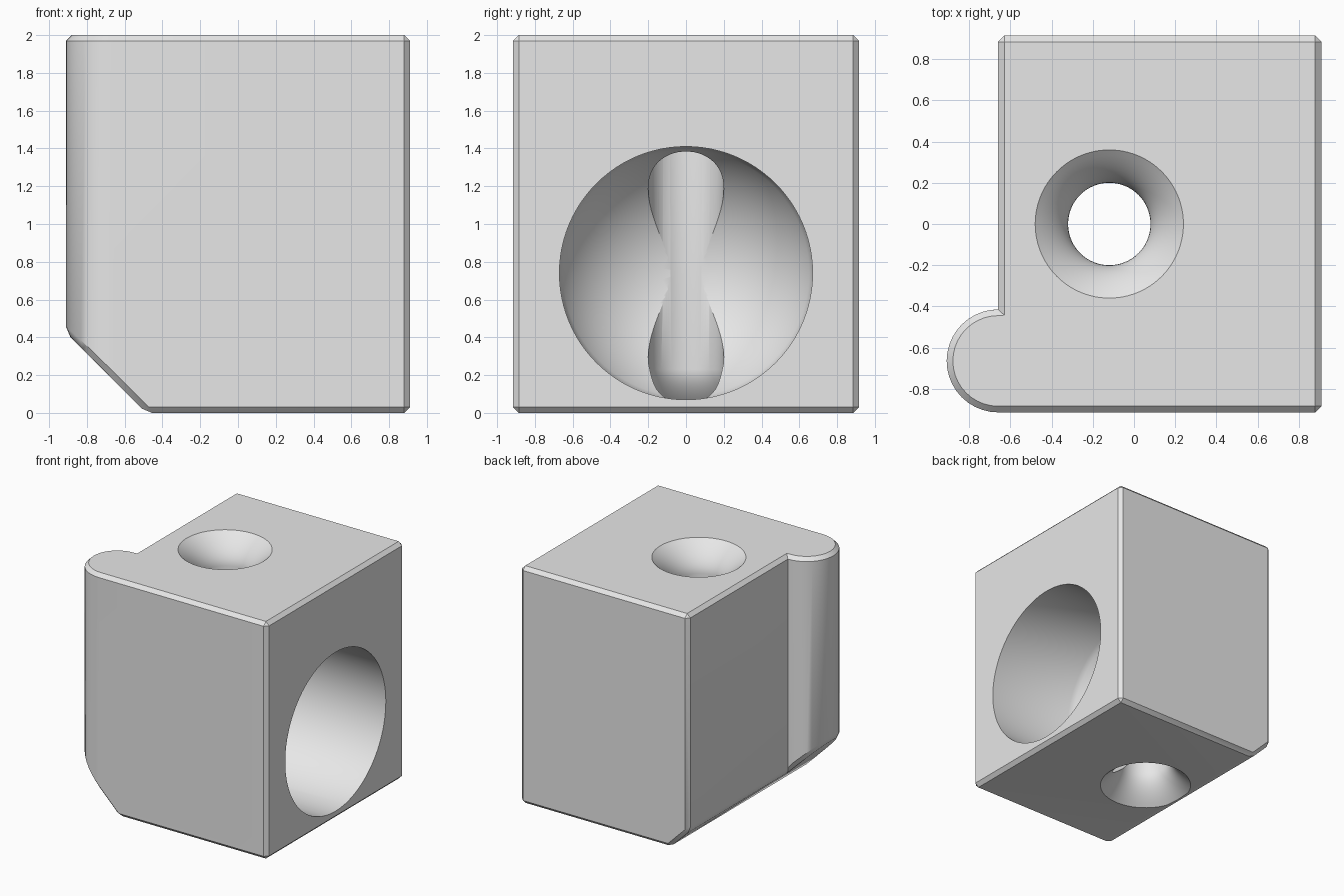
import bpy, bmesh, math
from mathutils import Vector, Matrix

if "Cube" in bpy.data.objects:
    bpy.data.objects.remove(bpy.data.objects["Cube"])

grey = bpy.data.materials.new("light_grey")
grey.diffuse_color = (0.8, 0.8, 0.8, 1)
grey.use_nodes = True
grey.node_tree.nodes["Principled BSDF"].inputs["Base Color"].default_value = grey.diffuse_color


def new_object(name, bm):
    mesh = bpy.data.meshes.new(name)
    bm.to_mesh(mesh)
    bm.free()
    ob = bpy.data.objects.new(name, mesh)
    bpy.context.collection.objects.link(ob)
    mesh.materials.append(grey)
    return ob


def revolve(name, profile, matrix, steps=96):
    """Solid of revolution from (radius, height) points, axis ends closed."""
    bm = bmesh.new()
    rings = []
    for r, h in profile:
        if r == 0:
            rings.append([bm.verts.new((0, 0, h))] * steps)
        else:
            rings.append([bm.verts.new((r * math.cos(2 * math.pi * i / steps),
                                        r * math.sin(2 * math.pi * i / steps), h))
                          for i in range(steps)])
    for a, b in zip(rings, rings[1:]):
        for i in range(steps):
            j = (i + 1) % steps
            bm.faces.new(list(dict.fromkeys((a[i], a[j], b[j], b[i]))))
    bmesh.ops.recalc_face_normals(bm, faces=bm.faces)
    bmesh.ops.transform(bm, matrix=matrix, verts=bm.verts)
    return new_object(name, bm)


# Block footprint with a round lobe at the front left
LEFT, RIGHT, SIDE, LOBE = -0.66, 0.91, 0.915, 0.25
outline = [(RIGHT, -SIDE), (RIGHT, SIDE), (LEFT, SIDE)]
for i in range(21):
    a = math.pi / 2 + math.pi * i / 20
    outline.append((LEFT + LOBE * math.cos(a), -SIDE + LOBE + LOBE * math.sin(a)))

bm = bmesh.new()
base = bm.faces.new([bm.verts.new((x, y, 0)) for x, y in outline])
top = bmesh.ops.extrude_face_region(bm, geom=[base])["geom"]
bmesh.ops.translate(bm, vec=(0, 0, 2),
                    verts=[v for v in top if isinstance(v, bmesh.types.BMVert)])

# Sloped cut along the lower left edge
cut = bmesh.ops.bisect_plane(bm, geom=bm.verts[:] + bm.edges[:] + bm.faces[:],
                             plane_co=(-0.485, 0, 0), plane_no=(-1, 0, -1),
                             clear_outer=True)["geom_cut"]
bmesh.ops.edgeloop_fill(bm, edges=[e for e in cut if isinstance(e, bmesh.types.BMEdge)])
bmesh.ops.recalc_face_normals(bm, faces=bm.faces)

# Narrow chamfer on every sharp outer edge
sharp = [e for e in bm.edges if e.is_convex and e.calc_face_angle(0) > math.radians(35)]
bmesh.ops.bevel(bm, geom=sharp, offset=0.03, offset_type='OFFSET', segments=1,
                affect='EDGES', profile=0.5, clamp_overlap=True)
block = new_object("block", bm)

# Side bore with a domed end
R, BORE, DEEP = 0.73, 0.67, -0.307
rim = math.asin(BORE / R)
profile = [(0, 1.2), (BORE, 1.2)]
for i in range(20, -1, -1):
    t = rim * i / 20
    profile.append((R * math.sin(t) if i else 0, DEEP + R * (1 - math.cos(t))))
bore = revolve("bore_cutter", profile,
               Matrix.Translation((0, 0, 0.74)) @ Matrix.Rotation(math.pi / 2, 4, 'Y'))

# Vertical hole, flared at both ends
FLARE = 0.23
flare = [(0.2 + 0.16 * (i / 10) ** 1.8, FLARE * (1 - i / 10)) for i in range(11)]
flare.append((0.39, -0.03))
profile = ([(0, -0.03)] + flare[::-1]
           + [(r, 2 - h) for r, h in flare] + [(0, 2.03)])
hole = revolve("hole_cutter", profile, Matrix.Translation((-0.12, 0, 0)))

# Cut both openings
bpy.context.view_layer.objects.active = block
block.select_set(True)
for cutter in (bore, hole):
    cutter.hide_render = True
    mod = block.modifiers.new(cutter.name, 'BOOLEAN')
    mod.operation, mod.solver, mod.object = 'DIFFERENCE', 'EXACT', cutter
    bpy.ops.object.modifier_apply(modifier=mod.name)
    bpy.data.objects.remove(cutter)
bpy.ops.object.shade_smooth_by_angle(angle=math.radians(30))
